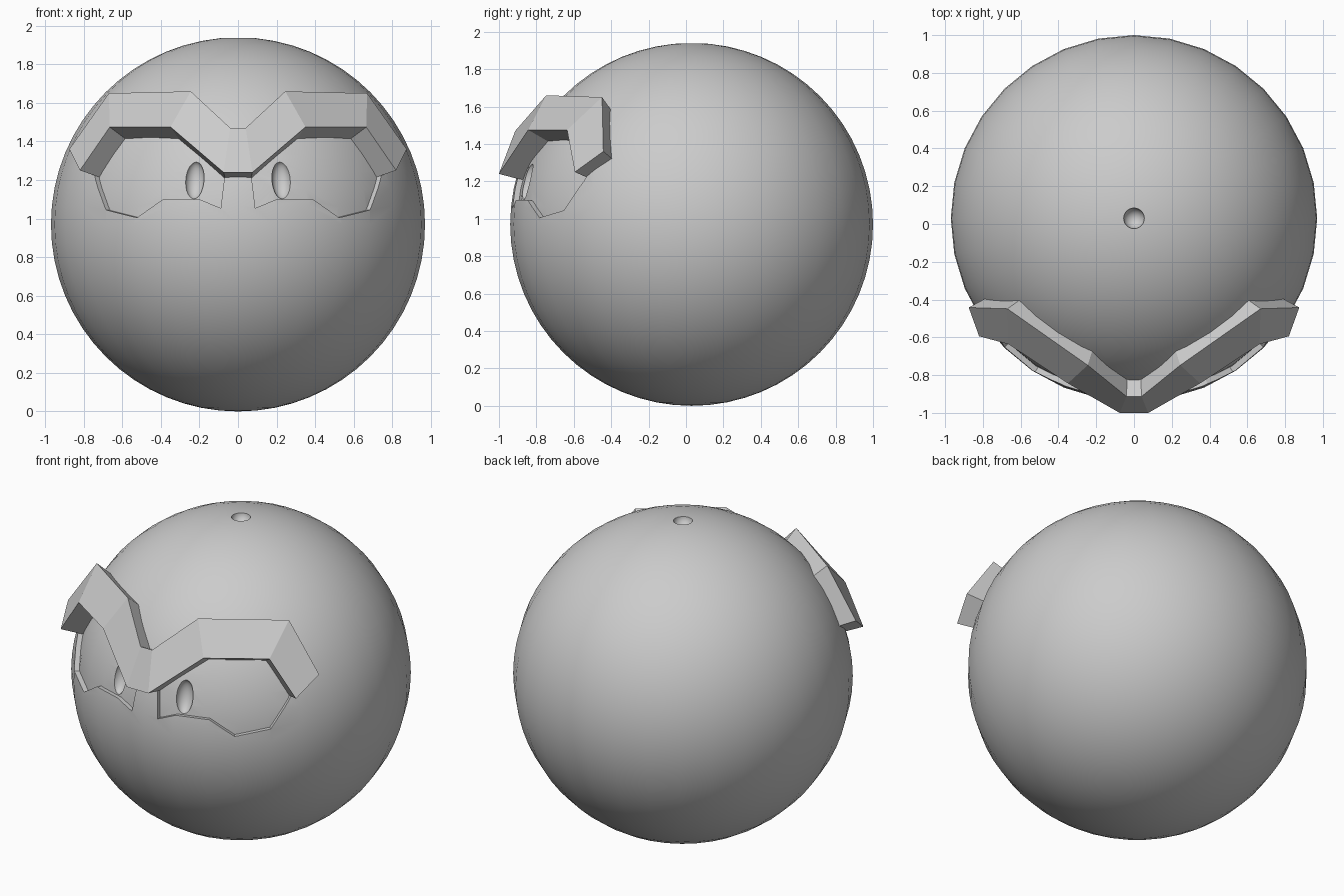
import bpy, bmesh, math
from mathutils import Vector

if "Cube" in bpy.data.objects:
    bpy.data.objects.remove(bpy.data.objects["Cube"])

R = 0.97
C = Vector((0, 0.03, R))          # centre of the ball

grey = bpy.data.materials.new("mid grey")
grey.diffuse_color = (0.6, 0.6, 0.6, 1)
grey.use_nodes = True
grey.node_tree.nodes["Principled BSDF"].inputs["Base Color"].default_value = grey.diffuse_color


def on_ball(x, z, r):
    """Point on the front of a sphere of radius r, given its front position."""
    return Vector((x, -math.sqrt(r * r - x * x - (z - R) ** 2), z - R))


def new_object(name, bm):
    bmesh.ops.recalc_face_normals(bm, faces=bm.faces)
    me = bpy.data.meshes.new(name)
    bm.to_mesh(me)
    bm.free()
    me.materials.append(grey)
    ob = bpy.data.objects.new(name, me)
    bpy.context.collection.objects.link(ob)
    return ob


def ball(name, r, segs, rings, loc=C, scale=(1, 1, 1), aim=None):
    bm = bmesh.new()
    bmesh.ops.create_uvsphere(bm, u_segments=segs, v_segments=rings, radius=r)
    bmesh.ops.scale(bm, vec=scale, verts=bm.verts)
    if aim:
        rot = aim.to_track_quat('-Y', 'Z').to_matrix()
        bmesh.ops.rotate(bm, matrix=rot, verts=bm.verts)
    bmesh.ops.translate(bm, vec=loc, verts=bm.verts)
    return new_object(name, bm)


def cut(target, cutter):
    mod = target.modifiers.new("cut", 'BOOLEAN')
    mod.operation, mod.solver, mod.object = 'DIFFERENCE', 'EXACT', cutter
    bpy.context.view_layer.objects.active = target
    bpy.ops.object.modifier_apply(modifier=mod.name)
    bpy.data.objects.remove(cutter)


body = ball("body", R, 32, 32)

# Sunken eye areas: radial wedges whose floor is a slightly smaller sphere
outline = [(0.066, 1.25), (0.09, 1.055), (0.2, 1.1), (0.39, 1.1), (0.525, 1.005),
           (0.685, 1.045), (0.742, 1.2), (0.75, 1.25), (0.63, 1.47), (0.3, 1.47)]
for s in (-1, 1):
    bm = bmesh.new()
    rims = []
    for k in (0.5, 1.35):
        rims.append([bm.verts.new(C + on_ball(s * x, z, R) * k) for x, z in outline])
    n = len(outline)
    for i in range(n):
        j = (i + 1) % n
        bm.faces.new((rims[0][i], rims[0][j], rims[1][j], rims[1][i]))
    caps = [bm.faces.new(rim) for rim in rims]
    bmesh.ops.triangulate(bm, faces=caps)
    wedge = new_object("socket_cutter", bm)
    cut(wedge, ball("socket_floor", 0.94, 32, 32))
    cut(body, wedge)

# Oval pupil dents
for s in (-1, 1):
    p = on_ball(s * 0.225, 1.2, 0.94)
    cut(body, ball("pupil_cutter", 1, 24, 16, C + p, (0.05, 0.05, 0.1), p))

# Small round dent on the crown
cut(body, ball("crown_cutter", 0.055, 24, 16, C + Vector((0, 0, R))))

# Angular brow band: paired upper and lower points, pushed out from the ball
upper = [(0.04, 1.47), (0.245, 1.66), (0.67, 1.65), (0.875, 1.36)]
lower = [(0.075, 1.24), (0.35, 1.475), (0.665, 1.475), (0.82, 1.25)]
mirror = lambda pts: [(-x, z) for x, z in reversed(pts)] + pts
bm = bmesh.new()
stations = []
for u, l in zip(mirror(upper), mirror(lower)):
    a, b = on_ball(*u, 1.068), on_ball(*l, 1.068)
    stations.append([bm.verts.new(C + v) for v in (a, b, b * 0.85, a * 0.85)])
for p, q in zip(stations, stations[1:]):
    for i in range(4):
        j = (i + 1) % 4
        bm.faces.new((p[i], p[j], q[j], q[i]))
bm.faces.new(stations[0])
bm.faces.new(stations[-1])
brow = new_object("brow", bm)

# Smooth ball with crisp cut edges
bpy.ops.object.select_all(action='DESELECT')
body.select_set(True)
bpy.context.view_layer.objects.active = body
bpy.ops.object.shade_smooth_by_angle(angle=math.radians(30))
